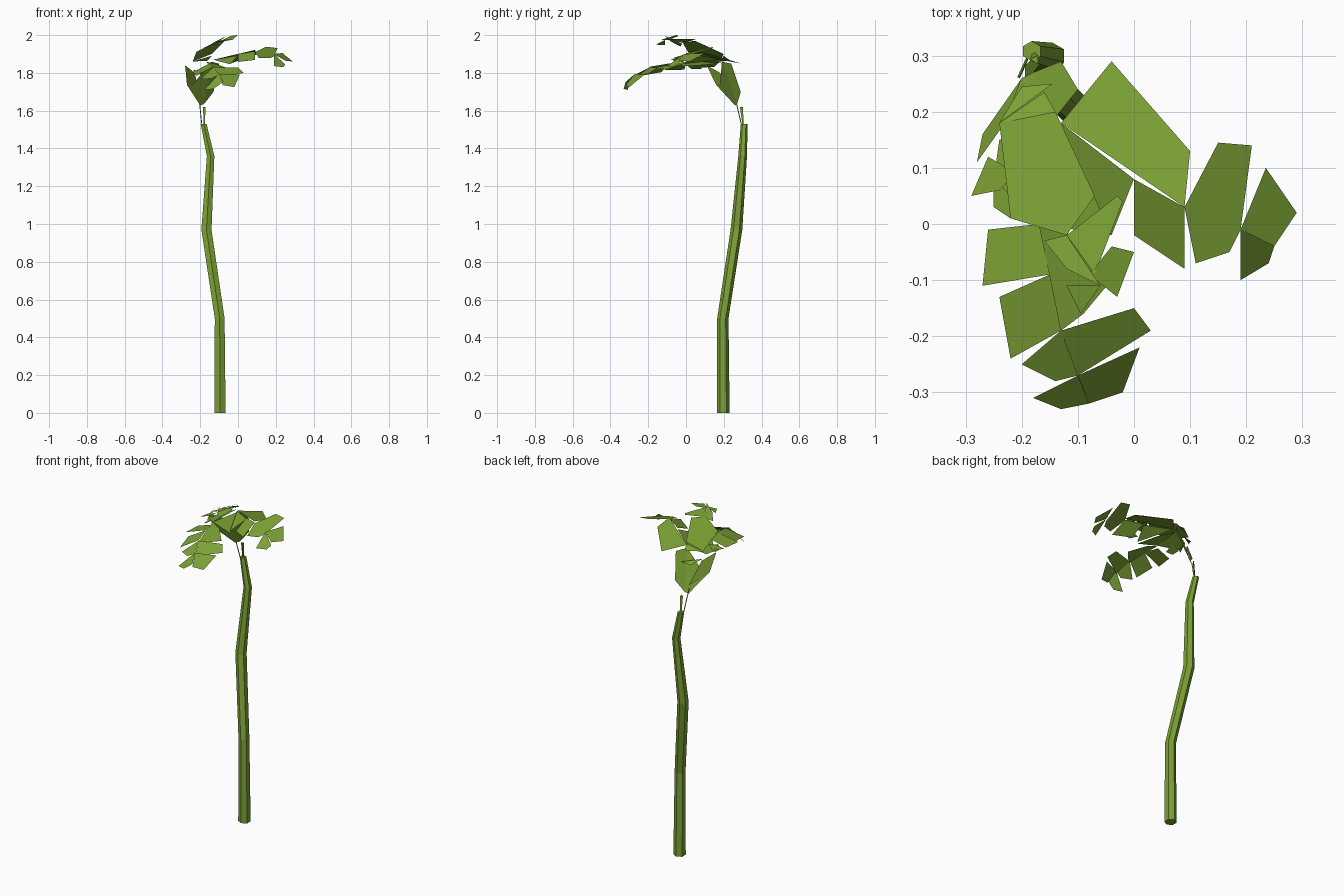
import bpy
import bmesh
from math import cos, sin, tau
from mathutils import Vector

cube = bpy.data.objects.get("Cube")
if cube:
    bpy.data.objects.remove(cube, do_unlink=True)

# One leaf green for the whole plant
green = bpy.data.materials.new("leaf_green")
green.use_nodes = True
colour = (0.2, 0.36, 0.035, 1)
green.diffuse_color = colour
green.node_tree.nodes["Principled BSDF"].inputs["Base Color"].default_value = colour


def finish(bm, name):
    """Turn a bmesh into a named, flat-shaded object."""
    mesh = bpy.data.meshes.new(name)
    bm.to_mesh(mesh)
    bm.free()
    mesh.materials.append(green)
    obj = bpy.data.objects.new(name, mesh)
    bpy.context.collection.objects.link(obj)
    return obj


def tube(name, rings, sides):
    """Loft level rings, given as (x, y, z, radius), into a capped tube."""
    bm = bmesh.new()
    loops = []
    for x, y, z, radius in rings:
        loop = []
        for i in range(sides):
            angle = tau * (i + 0.5) / sides
            loop.append(bm.verts.new((x + radius * cos(angle), y + radius * sin(angle), z)))
        loops.append(loop)
    for low, high in zip(loops, loops[1:]):
        for i in range(sides):
            j = (i + 1) % sides
            bm.faces.new((low[i], low[j], high[j], high[i]))
    bm.faces.new(loops[0][::-1])
    bm.faces.new(loops[-1])
    return finish(bm, name)


def frond(name, leaflets):
    """Build flat leaflets. Each one hangs from its first outline point at the
    given height and follows a plane with the given slopes along x and y.
    Outline points are in hundredths of a unit."""
    bm = bmesh.new()
    for height, slope_x, slope_y, outline in leaflets:
        points = [Vector(point) / 100 for point in outline]
        hinge = points[0]
        verts = []
        for point in points:
            offset = point - hinge
            z = height + slope_x * offset.x + slope_y * offset.y
            verts.append(bm.verts.new((point.x, point.y, z)))
        face = bm.faces.new(verts)
        face.normal_update()
        if face.normal.z < 0:
            face.normal_flip()
    return finish(bm, name)


# Bent, gently tapering trunk
tube("stem", [
    (-.095, .197, 0, .034),
    (-.097, .195, .5, .03),
    (-.167, .267, .97, .031),
    (-.145, .3, 1.36, .023),
    (-.182, .308, 1.53, .018),
], 6)

# Thin stalk carrying the crown, and the short broken shoot beside it
tube("crown_stalk", [(-.19, .295, 1.52, .003), (-.205, .262, 1.66, .003)], 3)
tube("short_shoot", [(-.178, .303, 1.52, .004), (-.176, .293, 1.62, .009)], 3)

# Frond reaching to the left side
frond("left_frond", [
    (1.87, .07, -.24, [(-13, 18), (-4, 29), (10, 13), (9, 3)]),
    (1.87, .4, .3, [(-13, 18), (0, 8), (-4, -2), (-10, 11)]),
    (1.90, .4, .42, [(0, 8), (9, 3), (9, -8), (0, -2)]),
    (1.91, -.1, .3, [(9, 3), (15, 14.5), (21, 14), (19, -1), (17, -5), (11, -7)]),
    (1.90, -.47, .24, [(19, -1), (23.5, 10), (29, 2), (25, -4)]),
    (1.90, -.55, .71, [(19, -1), (25, -4), (24, -7), (19, -10)]),
])

# Long frond drooping to the front, its last leaflets folded along the midrib
frond("front_frond", [
    (1.86, -.2, 0, [(-17, 0), (-14, 19), (-8, 10), (-4, -2)]),
    (1.86, .4, 0, [(-17, 0), (-14, 19), (-24, 15), (-25, 8)]),
    (1.85, .3, 0, [(-15, -9), (-27, -11), (-26, -1), (-17, 0)]),
    (1.86, -.2, .15, [(-17, 0), (-13, -19), (-9, -16), (-4, -10), (-11, -2)]),
    (1.85, .4, .25, [(-15, -9), (-13, -19), (-22, -24), (-24, -13)]),
    (1.83, .36, .63, [(-13, -19), (-20, -25), (-14, -28), (-10, -27)]),
    (1.83, -.19, .6, [(-13, -19), (0, -15), (3, -19), (-10, -27)]),
    (1.795, .53, 1.07, [(-10, -27), (-18, -31), (-13, -33), (-8, -32)]),
    (1.795, -.5, 1, [(-10, -27), (1, -22), (-2, -30), (-8, -32)]),
])

# Topmost frond, tilted up towards the left side
frond("top_frond", [
    (1.90, .45, -.25, [(-14, 20), (-12, -2), (-22, 1), (-24, 18)]),
    (1.90, .45, -.25, [(-14, 20), (-12, -2), (-7, 5)]),
    (1.89, .4, -.5, [(-14, 20), (-24, 18), (-16, 23.5)]),
    (1.96, .25, -.1, [(-12, -2), (-3, 5), (-2, 4), (-7, -9)]),
    (1.94, .4, -.2, [(-16, -3), (-12, -2), (-6, -11), (-12, -8)]),
    (1.975, .2, .24, [(-8, -9), (-4, -4), (0, -5), (-3, -13)]),
    (1.975, .45, .2, [(-6, -11), (-9.5, -16), (-12, -11)]),
])

# Steep leaves rising from the stalk at the back and right
frond("back_leaves", [
    (1.635, 2, -1.8, [(-18, 27), (-13, 29), (-10, 24), (-14, 19)]),
    (1.635, 1.44, -2.1, [(-18, 27), (-20, 26), (-27, 16), (-24, 18), (-14, 19)]),
    (1.84, 3, -2.7, [(-28, 11), (-27, 16), (-20, 26), (-23, 18)]),
    (1.80, .2, -.5, [(-14.5, 25), (-20, 24.5), (-24, 18)]),
    (1.84, .3, 0, [(-29, 5), (-26, 12), (-21, 9), (-24, 6)]),
    (1.82, .5, 0, [(-25, 3), (-25, 8), (-20, 9), (-22, 1)]),
])
